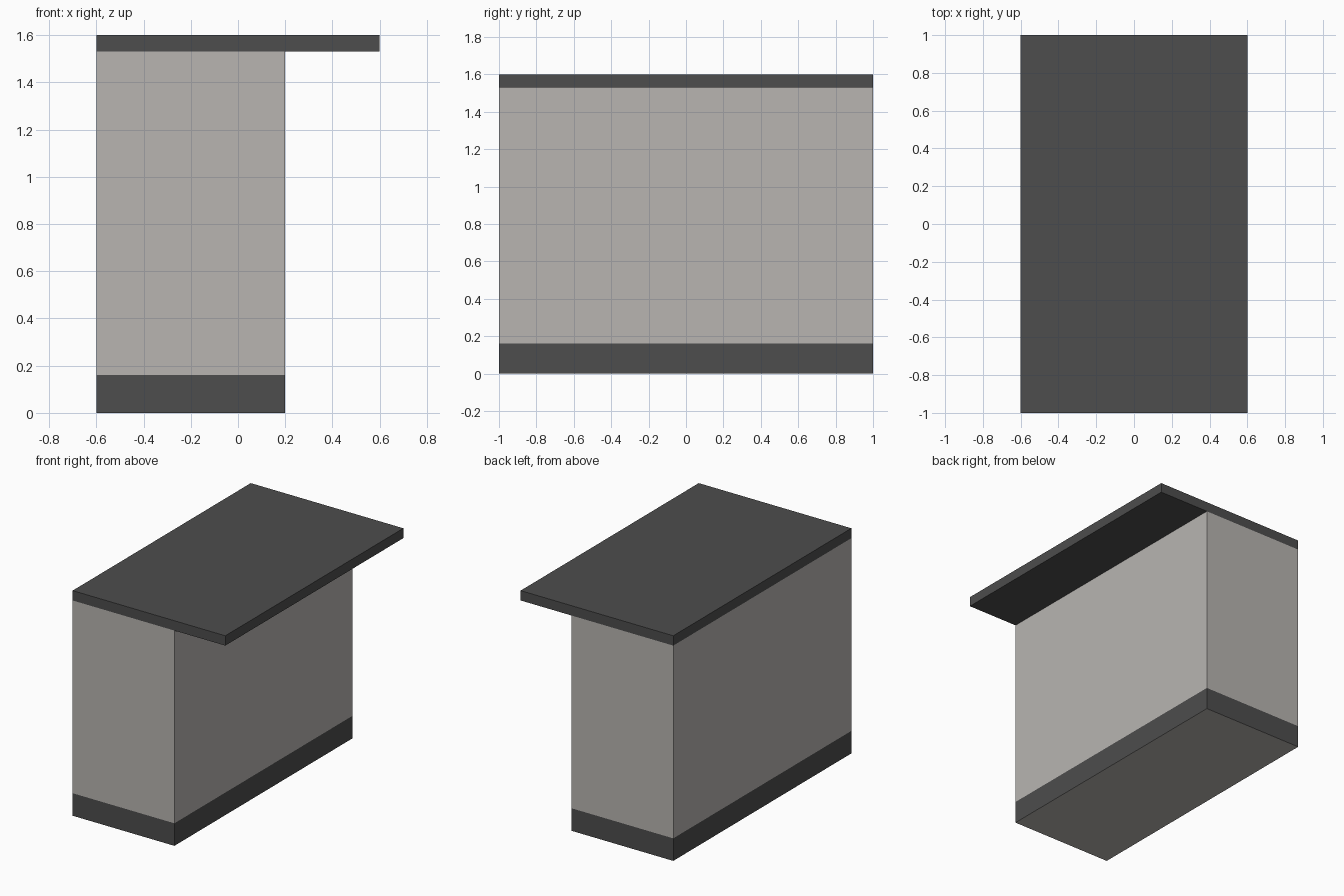
import bpy
import bmesh
from mathutils import Matrix, Vector

cube = bpy.data.objects.get("Cube")
if cube:
    bpy.data.objects.remove(cube, do_unlink=True)


def material(name, rgb):
    mat = bpy.data.materials.new(name)
    mat.use_nodes = True
    mat.diffuse_color = (*rgb, 1)
    mat.node_tree.nodes["Principled BSDF"].inputs["Base Color"].default_value = (*rgb, 1)
    return mat


def box(name, low, high, *mats):
    """Flat-shaded box spanning two opposite corners."""
    low, high = Vector(low), Vector(high)
    bm = bmesh.new()
    place = Matrix.Translation((low + high) / 2) @ Matrix.Diagonal((*(high - low), 1))
    bmesh.ops.create_cube(bm, size=1, matrix=place)
    mesh = bpy.data.meshes.new(name)
    bm.to_mesh(mesh)
    bm.free()
    for mat in mats:
        mesh.materials.append(mat)
    obj = bpy.data.objects.new(name, mesh)
    bpy.context.collection.objects.link(obj)
    return obj


pale = material("pale warm grey", (0.48, 0.46, 0.44))
dark = material("dark grey", (0.075, 0.075, 0.075))

BACK, FRONT_EDGE, ROOF_EDGE = -0.6, 0.2, 0.6
PLINTH_TOP, WALL_TOP, ROOF_TOP = 0.16, 1.53, 1.6

# Main block
box("wall_block", (BACK, -1, PLINTH_TOP), (FRONT_EDGE, 1, WALL_TOP), pale)

# Dark plinth with a pale underside
plinth = box("plinth", (BACK, -1, 0), (FRONT_EDGE, 1, PLINTH_TOP), dark, pale)
for face in plinth.data.polygons:
    face.material_index = int(face.normal.z < -0.5)

# Overhanging roof slab
box("roof_slab", (BACK, -1, WALL_TOP), (ROOF_EDGE, 1, ROOF_TOP), dark)
